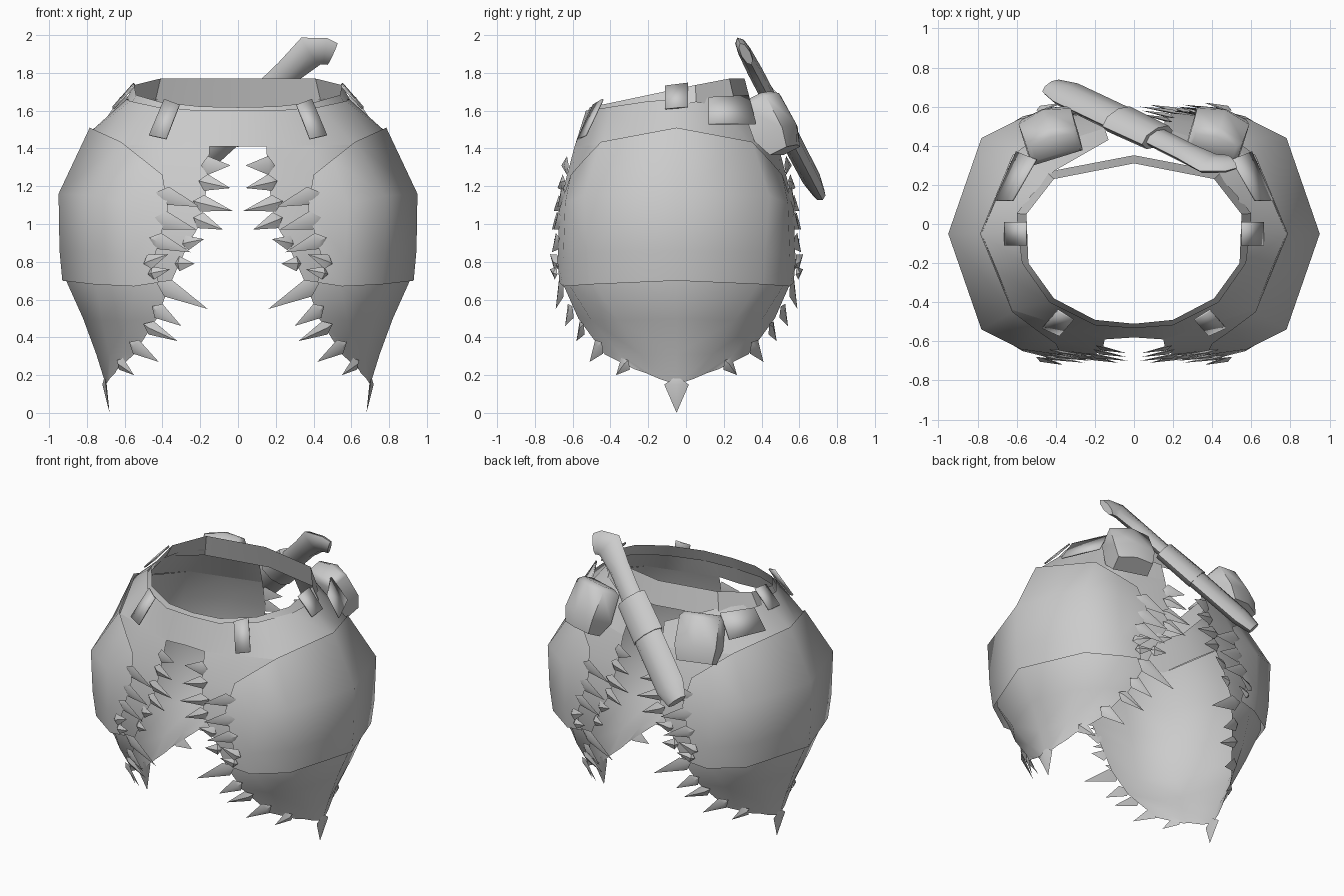
import bpy, bmesh, math
from mathutils import Vector, Matrix

old = bpy.data.objects.get("Cube")
if old:
    bpy.data.objects.remove(old, do_unlink=True)

grey = bpy.data.materials.new("plain_grey")
grey.use_nodes = True
grey.diffuse_color = (0.6, 0.6, 0.6, 1)
grey.node_tree.nodes["Principled BSDF"].inputs["Base Color"].default_value = (0.6, 0.6, 0.6, 1)
MID = -0.05  # y of the plane the skirt is balanced about
SIDES = (("left", 1), ("right", -1))


def finish(name, bm, angle=50, thick=0):
    bmesh.ops.remove_doubles(bm, verts=bm.verts, dist=0.002)
    bmesh.ops.recalc_face_normals(bm, faces=bm.faces)
    mesh = bpy.data.meshes.new(name)
    bm.to_mesh(mesh)
    bm.free()
    ob = bpy.data.objects.new(name, mesh)
    bpy.context.collection.objects.link(ob)
    mesh.materials.append(grey)
    if thick:
        mod = ob.modifiers.new("thickness", 'SOLIDIFY')
        mod.thickness = thick
        mod.offset = 0
    bpy.ops.object.select_all(action='DESELECT')
    ob.select_set(True)
    bpy.context.view_layer.objects.active = ob
    bpy.ops.object.shade_smooth_by_angle(angle=math.radians(angle))
    return ob


def grid(bm, rows, fx=1, fy=False, close=False):
    """Quads between rows of points, optionally flipped in x or about MID."""
    vs = [[bm.verts.new((x * fx, 2 * MID - y if fy else y, z)) for x, y, z in r] for r in rows]
    for a, b in zip(vs, vs[1:]):
        n = len(a)
        for i in range(n if close else n - 1):
            j = (i + 1) % n
            bm.faces.new((a[i], a[j], b[j], b[i]))
    return vs


# Upper flaps: each quarter runs from front edge to side, flipped to the back
upper = [[(.40, -.61, 1.26), (.50, -.54, 1.34), (.62, -.45, 1.435), (.785, MID, 1.51)],
         [(.37, -.67, 1.08), (.58, -.64, 1.11), (.78, -.54, 1.15), (.95, MID, 1.16)],
         [(.45, -.68, .80), (.57, -.65, .82), (.78, -.52, .85), (.945, MID, .86)],
         [(.42, -.67, .69), (.55, -.65, .67), (.76, -.51, .68), (.93, MID, .70)]]
# Lower flaps: a long inner skin from the yoke down to the pointed tip
lower = [[(.15, -.59, 1.41), (.385, -.515, 1.415), (.62, -.44, 1.42), (.78, MID, 1.49)],
         [(.16, -.64, 1.22), (.42, -.60, 1.22), (.71, -.49, 1.20), (.89, MID, 1.20)],
         [(.20, -.67, 1.0), (.50, -.63, 1.0), (.74, -.49, 1.0), (.91, MID, 1.0)],
         [(.26, -.67, .90), (.52, -.63, .90), (.74, -.49, .90), (.91, MID, .90)],
         [(.36, -.65, .68), (.54, -.62, .68), (.75, -.48, .68), (.91, MID, .70)],
         [(.43, -.57, .50), (.58, -.50, .49), (.72, -.36, .49), (.82, MID, .50)],
         [(.55, -.43, .31), (.61, -.35, .31), (.68, -.24, .31), (.75, MID, .31)],
         [(.64, -.27, .23), (.65, -.21, .21), (.68, -.14, .18), (.70, MID, .15)]]
for side, fx in SIDES:
    for name, rows in (("upper_flap", upper), ("lower_flap", lower)):
        bm = bmesh.new()
        grid(bm, rows, fx)
        grid(bm, rows, fx, True)
        finish(f"{side}_{name}", bm)

# Yoke below the belt: closed at the front, open at the back
yoke_top = [(0, -.53, 1.6), (.2, -.515, 1.6), (.31, -.46, 1.61), (.43, -.40, 1.62), (.57, -.2, 1.65),
            (.59, MID, 1.66), (.53, .14, 1.67), (.41, .27, 1.66), (.13, .43, 1.56)]
yoke_low = [(0, -.58, 1.41), (.15, -.59, 1.41), (.385, -.515, 1.415), (.62, -.44, 1.42), (.70, -.24, 1.46),
            (.78, MID, 1.49), (.70, .14, 1.46), (.62, .34, 1.42), (.15, .49, 1.41)]
bm = bmesh.new()
for side, fx in SIDES:
    grid(bm, [yoke_top, yoke_low], fx)
finish("yoke", bm)

# Belt: thin sloping band, higher and deeper at the back
half = [(0, -.51), (.2, -.49), (.41, -.38), (.54, -.2), (.55, .05), (.41, .23), (0, .31)]
loop = half + [(-x, y) for x, y in half[-2:0:-1]]
rim = [(x, y, min(1.62 + .21 * (y + .5), 1.77)) for x, y in loop]
hem = [(x * 1.09, y * 1.07 + .02 * (y > .1), z - (.16 if y > .2 else .09)) for x, y, z in rim]
bm = bmesh.new()
grid(bm, [rim, hem], close=True)
finish("belt", bm, 40)

# Belt loops and pouch straps
plates = {"front_loop": [(.31, -.49, 1.63), (.39, -.44, 1.66), (.47, -.53, 1.47), (.38, -.57, 1.45)],
          "side_loop": [(.55, -.11, 1.73), (.55, .01, 1.745), (.66, .01, 1.62), (.66, -.11, 1.61)],
          "pouch_strap": [(.62, .12, 1.67), (.50, .33, 1.68), (.60, .37, 1.53), (.71, .12, 1.53)]}
for name, pts in plates.items():
    for side, fx in SIDES:
        bm = bmesh.new()
        bm.faces.new([bm.verts.new((x * fx, y, z)) for x, y, z in pts])
        finish(f"{side}_{name}", bm, 30, 0.01)

# Pouches: bulging boxes leaning on the back of the belt
for side, fx in SIDES:
    bm = bmesh.new()
    sections = [(.16, .11, .05), (.13, .135, .085), (-.06, .14, .10), (-.16, .12, .06)]
    outline = ((1, -1), (1, .7), (0, 1.1), (-1, .7), (-1, -1))
    vs = grid(bm, [[(sx * w, sy * d, z) for sx, sy in outline] for z, w, d in sections], close=True)
    bm.faces.new(vs[0])
    bm.faces.new(vs[-1])
    bm.transform(Matrix.Translation((.43 * fx, .465, 1.535))
                 @ Matrix.Rotation(-.3 * fx, 4, 'Z') @ Matrix.Rotation(.45, 4, 'X'))
    finish(f"{side}_pouch", bm, 60)


# Sheathed blade slung across the back, lying in a leaning plane
def bar(name, stations):
    normal = Vector((0, .885, .465))
    pts = [Vector((x, .70 - .525 * (z - 1.17), z)) for x, z, w, t in stations]
    rings = []
    for i, (p, st) in enumerate(zip(pts, stations)):
        run = (pts[min(i + 1, len(pts) - 1)] - pts[max(i - 1, 0)]).normalized()
        wide = run.cross(normal).normalized()
        rings.append([p + wide * st[2] * math.cos(a) + normal * st[3] * math.sin(a)
                      for a in [math.tau * k / 8 for k in range(8)]])
    bm = bmesh.new()
    vs = grid(bm, rings, close=True)
    bm.faces.new(vs[0])
    bm.faces.new(vs[-1])
    finish(name, bm, 50)


bar("blade_handle", [(.50, 1.90, .07, .025), (.46, 1.915, .08, .032), (.385, 1.915, .095, .035),
                     (.27, 1.81, .075, .04), (.05, 1.60, .075, .04)])
bar("sheath_collar", [(.12, 1.66, .11, .055), (-.08, 1.48, .115, .06)])
bar("sheath", [(.0, 1.55, .105, .055), (-.34, 1.24, .105, .05), (-.42, 1.17, .07, .035)])


# Fur tufts: kite-shaped points along every edge, flipped to all four quarters
tufts = [(.16, -.63, 1.31, .04, 1.31, .05), (.17, -.65, 1.22, .04, 1.19, .045),
         (.19, -.67, 1.11, .03, 1.07, .045), (.20, -.68, 1.02, .08, .97, .045),
         (.38, -.65, 1.15, .20, 1.09, .05), (.39, -.67, 1.02, .22, .97, .05),
         (.42, -.68, .91, .25, .85, .045), (.47, -.69, .80, .37, .84, .04),
         (.45, -.69, .74, .36, .76, .035),
         (.27, -.67, .90, .18, .92, .04), (.31, -.67, .79, .23, .79, .04),
         (.37, -.66, .66, .16, .55, .05), (.42, -.61, .54, .30, .46, .045),
         (.46, -.55, .45, .32, .38, .04), (.54, -.46, .35, .42, .27, .045),
         (.62, -.32, .26, .55, .20, .04)]


def tuft(bm, base, tip, width):
    run = tip - base
    out = Vector((base.x, base.y - MID, 0)).normalized()
    side = run.cross(out).normalized() * width
    a, b, c, d = [bm.verts.new(p) for p in (base - run * .3, base + side, tip, base - side)]
    ridge = bm.verts.new(base + out * .018)
    under = bm.verts.new(base - out * .005)
    for p, q in ((a, b), (b, c), (c, d), (d, a)):
        bm.faces.new((p, q, ridge))
        bm.faces.new((q, p, under))


for side, fx in SIDES:
    for end, fy in (("front", 1), ("back", -1)):
        bm = bmesh.new()
        for x, y, z, tx, tz, w in tufts:
            ty = y - .03 if z > .4 else y - .05
            tuft(bm, Vector((x * fx, MID + fy * (y - MID), z)),
                 Vector((tx * fx, MID + fy * (ty - MID), tz)), w)
        finish(f"{side}_{end}_fur_tufts", bm, 40)
    bm = bmesh.new()
    tuft(bm, Vector((.70 * fx, MID, .15)), Vector((.68 * fx, MID, .0)), .065)
    finish(f"{side}_bottom_tuft", bm, 40)
